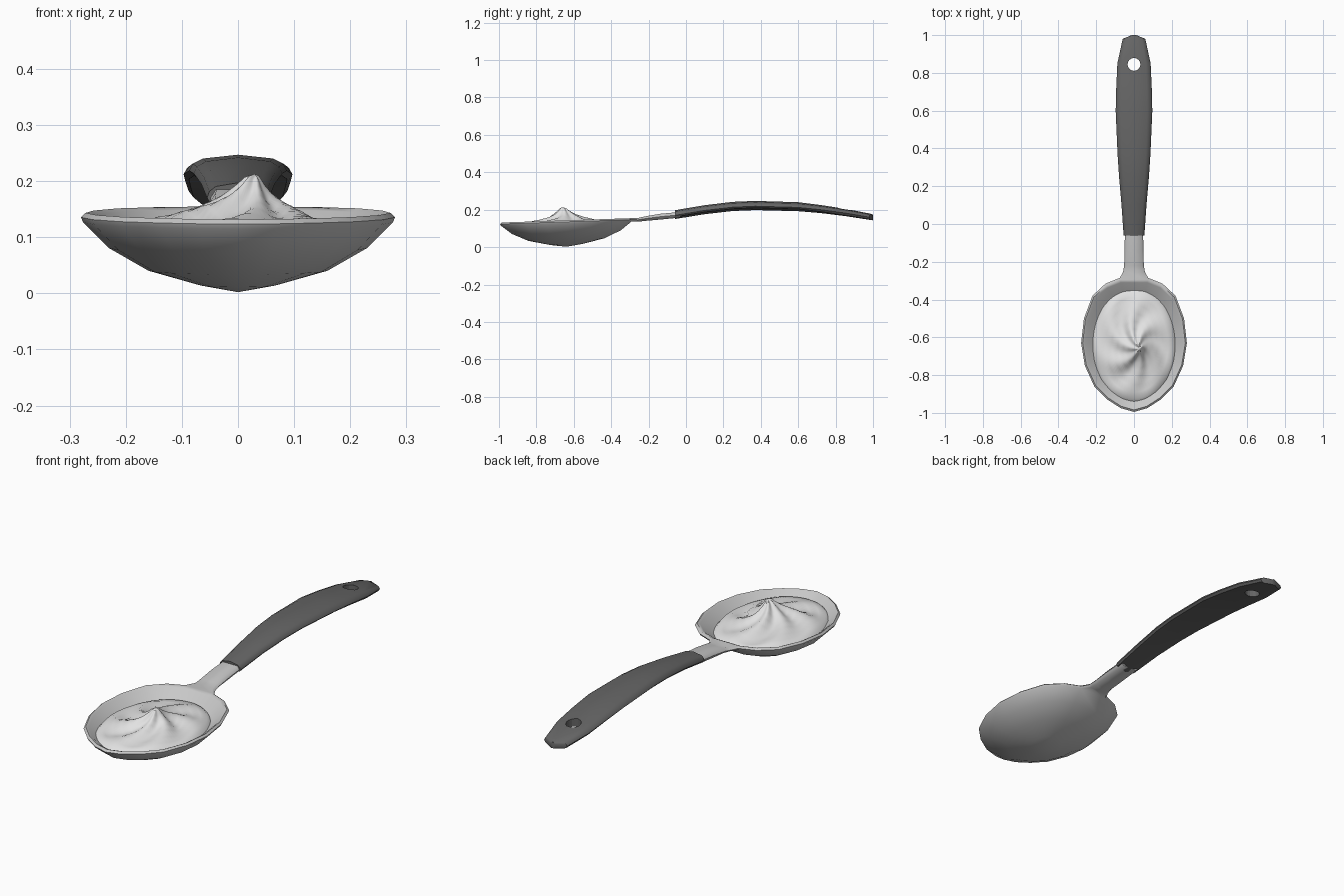
import bpy, bmesh, math

if "Cube" in bpy.data.objects:
    bpy.data.objects.remove(bpy.data.objects["Cube"])


def material(name, rgb):
    m = bpy.data.materials.new(name)
    m.diffuse_color = (*rgb, 1)
    m.use_nodes = True
    m.node_tree.nodes["Principled BSDF"].inputs["Base Color"].default_value = m.diffuse_color
    return m


metal = material("brushed metal", (0.58, 0.58, 0.58))
grip = material("dark grey grip", (0.13, 0.13, 0.13))
white = material("white cream", (0.76, 0.76, 0.76))


def finish(bm, name, mat, angle=40):
    bmesh.ops.recalc_face_normals(bm, faces=bm.faces)
    mesh = bpy.data.meshes.new(name)
    bm.to_mesh(mesh)
    bm.free()
    ob = bpy.data.objects.new(name, mesh)
    bpy.context.collection.objects.link(ob)
    mesh.materials.append(mat)
    bpy.ops.object.select_all(action='DESELECT')
    ob.select_set(True)
    bpy.context.view_layer.objects.active = ob
    bpy.ops.object.shade_smooth_by_angle(angle=math.radians(angle))
    return ob


def bridge(bm, a, b, skip=None):
    n = len(a)
    for i in range(n):
        if i != skip:
            bm.faces.new((a[i], a[(i + 1) % n], b[(i + 1) % n], b[i]))


# Spoon bowl: a pointed oval outline shrunk in rings, with the neck drawn from its back edge
CY = -0.64
half = [(0.075, -0.285), (0.15, -0.315), (0.22, -0.38), (0.265, -0.50), (0.28, -0.63),
        (0.26, -0.75), (0.21, -0.86), (0.14, -0.93), (0.07, -0.975)]
outline = half + [(0, -0.995)] + [(-x, y) for x, y in reversed(half)]
last = len(outline) - 1

bm = bmesh.new()


def bowl_ring(s, z):
    # the rim climbs slightly towards the neck
    return [bm.verts.new((x * s, CY + (y - CY) * s, z + 0.012 * s * (y - CY) / 0.36))
            for x, y in outline]


profile = [(0.24, 0.014), (0.57, 0.04), (0.82, 0.08), (0.985, 0.126), (1.0, 0.135),
           (0.97, 0.143), (0.93, 0.137), (0.80, 0.10), (0.55, 0.058), (0.24, 0.03)]
rings = [bowl_ring(s, z) for s, z in profile]
for k, (a, b) in enumerate(zip(rings, rings[1:])):
    bridge(bm, a, b, last if k in (3, 4) else None)
for ring, z in ((rings[0], 0.002), (rings[-1], 0.018)):
    tip = bm.verts.new((0, CY, z))
    for i in range(len(ring)):
        bm.faces.new((ring[i], ring[(i + 1) % len(ring)], tip))

# Neck sections: y, half width, bottom, top
loop = [rings[3][0], rings[4][0], rings[5][0], rings[5][last], rings[4][last], rings[3][last]]
for y, w, lo, hi in [(-0.255, 0.058, 0.136, 0.156), (-0.22, 0.052, 0.14, 0.164),
                     (-0.14, 0.05, 0.147, 0.178), (-0.03, 0.048, 0.158, 0.188)]:
    mid = (lo + hi) / 2
    new = [bm.verts.new((x, y, z)) for x, z in
           [(w * 0.8, lo), (w, mid), (w * 0.8, hi), (-w * 0.8, hi), (-w, mid), (-w * 0.8, lo)]]
    bridge(bm, loop, new)
    loop = new
bm.faces.new(loop)
finish(bm, "spoon_bowl_and_neck", metal, 60)

# Handle: faceted section swept along an arch; the underside has a shallow keel
stations = [(-0.06, 0.055, 0.15, 0.197, 1), (0.10, 0.066, 0.176, 0.224, 1),
            (0.25, 0.079, 0.193, 0.242, 1), (0.37, 0.087, 0.198, 0.247, 1),
            (0.60, 0.097, 0.192, 0.240, 1), (0.72, 0.094, 0.182, 0.225, 0.5),
            (0.85, 0.088, 0.166, 0.205, 0), (0.98, 0.060, 0.146, 0.180, 0),
            (1.00, 0.012, 0.143, 0.174, 0)]
bm = bmesh.new()
prev = None
for y, w, lo, hi, keel in stations:
    h = hi - lo
    side = [(0.72, hi - 0.14 * h), (0.93, hi - 0.33 * h), (1.0, lo + 0.42 * h),
            (0.9, lo + (0.12 + 0.12 * keel) * h), (0.7, lo + 0.27 * keel * h)]
    pts = [(0, hi)] + side + [(0, lo)] + [(-x, z) for x, z in reversed(side)]
    ring = [bm.verts.new((x * w, y, z)) for x, z in pts]
    if prev:
        bridge(bm, prev, ring)
    else:
        bm.faces.new(ring)
    prev = ring
bm.faces.new(prev)
handle = finish(bm, "handle", grip)

# Hanging hole cut through the end of the handle
bpy.ops.mesh.primitive_cylinder_add(vertices=16, radius=0.034, depth=0.3, location=(0, 0.845, 0.19))
cutter = bpy.context.object
cutter.hide_render = True
cut = handle.modifiers.new("hanging hole", 'BOOLEAN')
cut.operation, cut.solver, cut.object = 'DIFFERENCE', 'EXACT', cutter
bpy.ops.object.select_all(action='DESELECT')
handle.select_set(True)
bpy.context.view_layer.objects.active = handle
bpy.ops.object.modifier_apply(modifier=cut.name)
bpy.data.objects.remove(cutter)
bpy.ops.object.shade_smooth_by_angle(angle=math.radians(40))

# Cream: twisted ridges rising to an off-centre peak
heights = [(0.0, 0.213), (0.06, 0.205), (0.12, 0.188), (0.2, 0.17), (0.3, 0.155), (0.42, 0.143),
           (0.55, 0.134), (0.7, 0.127), (0.83, 0.122), (0.94, 0.116), (1.0, 0.10)]
N = 72
bm = bmesh.new()
prev = None
for r, z in heights:
    lean = (1 - r) ** 3
    px, py = 0.03 * lean, CY - 0.02 * lean
    if r == 0:
        peak = bm.verts.new((px, py, z))
        continue
    ridge = 0.011 * math.sin(math.pi * min(1, r * 1.05)) ** 0.8 if r < 0.95 else 0
    ring = []
    for i in range(N):
        a = 2 * math.pi * i / N
        wave = math.sin(6 * a + 7.5 * r) + 0.35 * math.sin(3 * a + 5 * r + 1)
        ring.append(bm.verts.new((px + 0.218 * r * math.cos(a), py + 0.302 * r * math.sin(a),
                                  z + ridge * wave)))
    if prev:
        bridge(bm, prev, ring)
    else:
        for i in range(N):
            bm.faces.new((peak, ring[i], ring[(i + 1) % N]))
    prev = ring
bm.faces.new(prev)
finish(bm, "cream_swirl", white, 50)
